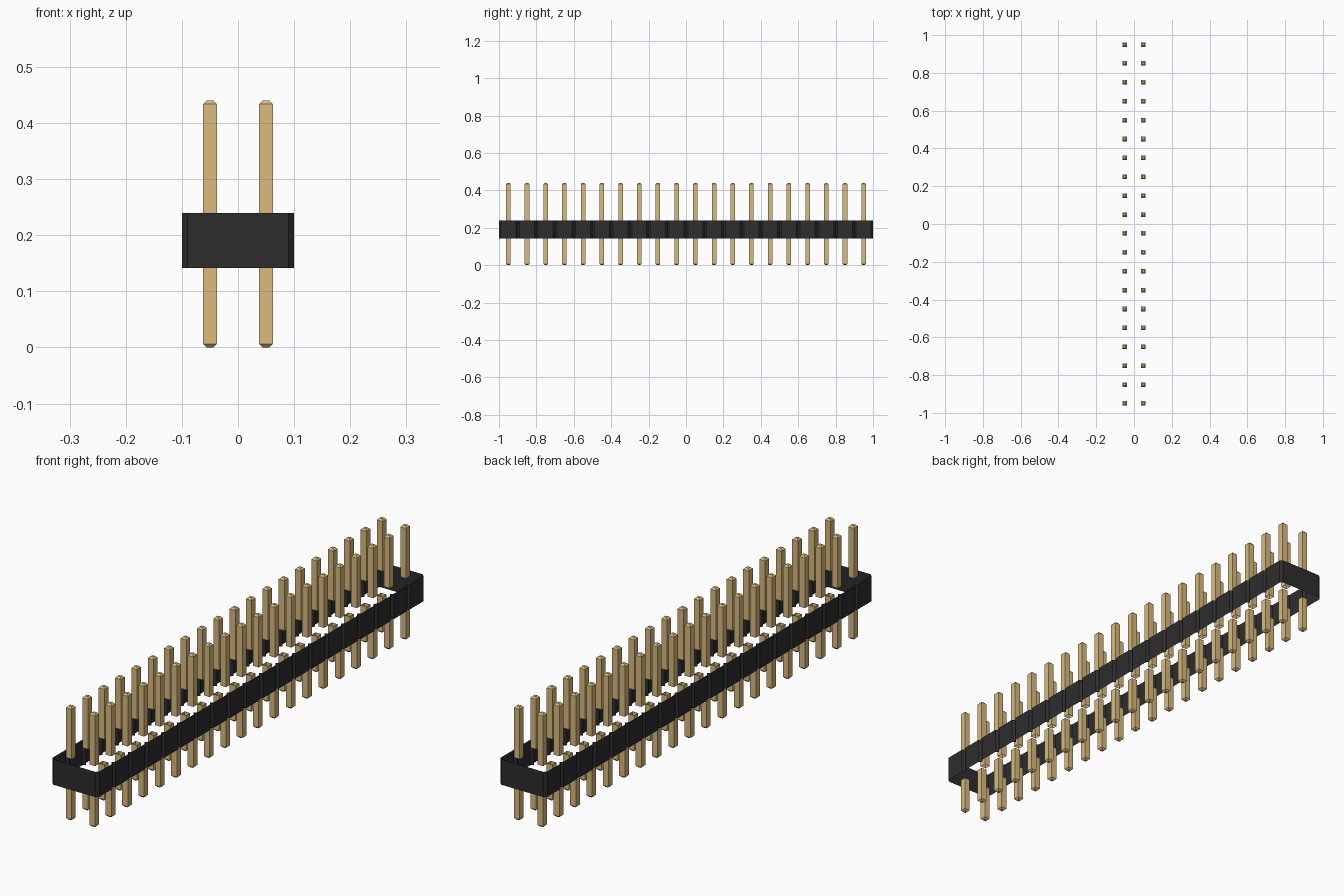
import bpy
import bmesh

cube = bpy.data.objects.get("Cube")
if cube:
    bpy.data.objects.remove(cube, do_unlink=True)

PITCH = 0.1            # pin spacing
COUNT = 20             # pins per row
HALF_X, HALF_Y = 0.1, 1.0
BODY_LOW, BODY_HIGH = 0.142, 0.24
TOP = 0.44
NOTCH = 0.01           # chamfer on each housing cell
PIN = 0.0122           # pin half width
TIP = 0.0065           # pin tip chamfer


def material(name, rgb):
    mat = bpy.data.materials.new(name)
    mat.use_nodes = True
    colour = (*rgb, 1.0)
    mat.diffuse_color = colour
    bsdf = next(n for n in mat.node_tree.nodes if n.type == "BSDF_PRINCIPLED")
    bsdf.inputs["Base Color"].default_value = colour
    return mat


def loft(name, rings, mat, cap_bottom=False, cap_top=False):
    """Join counter-clockwise rings, listed from low to high, into a tube."""
    bm = bmesh.new()
    loops = [[bm.verts.new(p) for p in ring] for ring in rings]
    for a, b in zip(loops, loops[1:]):
        for i in range(len(a)):
            j = (i + 1) % len(a)
            bm.faces.new((a[i], a[j], b[j], b[i]))
    if cap_bottom:
        bm.faces.new(loops[0][::-1])
    if cap_top:
        bm.faces.new(loops[-1])
    mesh = bpy.data.meshes.new(name)
    bm.to_mesh(mesh)
    bm.free()
    mesh.materials.append(mat)
    obj = bpy.data.objects.new(name, mesh)
    bpy.context.collection.objects.link(obj)
    return obj


def square(half, z):
    return [(-half, -half, z), (half, -half, z), (half, half, z), (-half, half, z)]


def repeat(obj):
    """Two rows of pins along the housing."""
    obj.location = (-PITCH / 2, -HALF_Y + PITCH / 2, 0)
    for name, count, axis in (("rows", 2, 0), ("columns", COUNT, 1)):
        arr = obj.modifiers.new(name, "ARRAY")
        arr.count = count
        arr.use_relative_offset = False
        arr.use_constant_offset = True
        offset = [0, 0, 0]
        offset[axis] = PITCH
        arr.constant_offset_displace = offset


black = material("black plastic", (0.027, 0.027, 0.027))
gold = material("gold metal", (0.70, 0.50, 0.21))

# Housing: thin open-ended wall with a V notch between neighbouring cells
side = []
for i in range(COUNT):
    y = -HALF_Y + i * PITCH
    if i == 0:
        side.append((HALF_X - NOTCH, y))
    side += [(HALF_X, y + NOTCH), (HALF_X, y + PITCH - NOTCH),
             (HALF_X - NOTCH, y + PITCH)]
outline = side + [(-x, -y) for x, y in side]
loft("housing_wall",
     [[(x, y, z) for x, y in outline] for z in (BODY_LOW, BODY_HIGH)], black)

# Pins: separate lengths above and below the housing, chamfered at the tips
repeat(loft("upper_pins",
            [square(PIN, BODY_HIGH), square(PIN, TOP - TIP), square(PIN - TIP, TOP)],
            gold, cap_top=True))
repeat(loft("lower_pins",
            [square(PIN - TIP, 0), square(PIN, TIP), square(PIN, BODY_LOW)],
            gold, cap_bottom=True))
